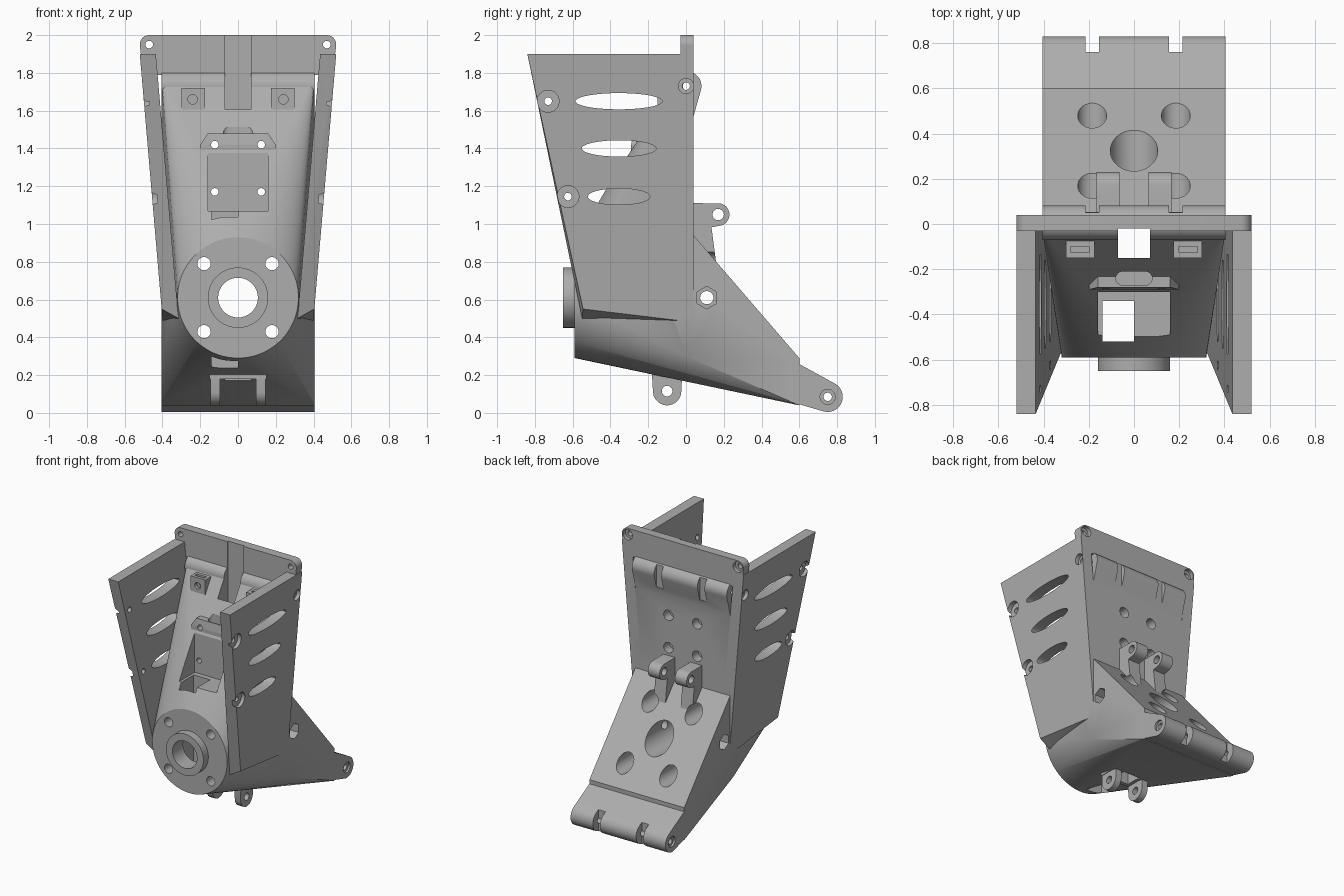
import bpy, bmesh, math

cube = bpy.data.objects.get("Cube")
if cube:
    bpy.data.objects.remove(cube)

mat = bpy.data.materials.new("plain_grey")
mat.use_nodes = True
GREY = (0.42, 0.42, 0.42, 1)
mat.diffuse_color = GREY
mat.node_tree.nodes["Principled BSDF"].inputs["Base Color"].default_value = GREY


def hull(name, pts):
    """Convex solid around the points."""
    bm = bmesh.new()
    for p in pts:
        bm.verts.new(p)
    bmesh.ops.convex_hull(bm, input=bm.verts[:])
    loose = [v for v in bm.verts if not v.link_faces]
    bmesh.ops.delete(bm, geom=loose, context='VERTS')
    bmesh.ops.dissolve_limit(bm, angle_limit=0.005, verts=bm.verts[:], edges=bm.edges[:])
    bmesh.ops.recalc_face_normals(bm, faces=bm.faces[:])
    me = bpy.data.meshes.new(name)
    bm.to_mesh(me)
    bm.free()
    me.materials.append(mat)
    ob = bpy.data.objects.new(name, me)
    bpy.context.collection.objects.link(ob)
    return ob


def box(x0, x1, y0, y1, z0, z1):
    return [(x, y, z) for x in (x0, x1) for y in (y0, y1) for z in (z0, z1)]


def rod(axis, a, b, u, v, r, rv=None, n=32):
    """Points of a cylinder from a to b along the axis, centred on the other two."""
    pts = []
    for i in range(n):
        t = math.tau * (i + 0.5) / n
        p, q = u + r * math.cos(t), v + (rv or r) * math.sin(t)
        for w in (a, b):
            pts.append({'x': (w, p, q), 'y': (p, w, q), 'z': (p, q, w)}[axis])
    return pts


def combine(ob, solids, op):
    """Apply booleans with temporary solids, then remove them."""
    for pts in solids:
        tool = hull("tool", pts)
        tool.hide_render = True
        mod = ob.modifiers.new("bool", 'BOOLEAN')
        mod.operation, mod.solver, mod.object = op, 'EXACT', tool
        dg = bpy.context.evaluated_depsgraph_get()
        me = bpy.data.meshes.new_from_object(ob.evaluated_get(dg))
        ob.modifiers.clear()
        ob.data = me
        bpy.data.objects.remove(tool)


def finish(ob):
    ob.data.shade_smooth()
    ob.data.set_sharp_from_angle(angle=math.radians(30))


W = 0.405
SIDES = (-1, 1)
flange = rod('y', -0.59, -0.55, 0, 0.61, 0.32, n=64)

# Main body: tapering column, rear wedge and hinge knuckles
body = hull("main_body", flange + box(-W, W, -0.03, 0.04, 0.6, 1.79))
wedge = flange + [(s * W, y, z) for s in SIDES
                  for y, z in ((0.04, 0.94), (0.6, 0.29), (0.6, 0.04), (0.0, 0.3))]
hinge = rod('x', -W, W, 0.75, 0.085, 0.08)
adds = [
    wedge,
    hinge + box(-W, W, 0.55, 0.56, 0.06, 0.28),
    rod('x', -W, W, 0.005, 1.73, 0.077) + box(-W, W, 0.0, 0.04, 1.57, 1.8),
    rod('y', -0.65, -0.5, 0, 0.61, 0.16, n=48),
    # raised mounting pad
    box(-0.2, 0.2, -0.29, -0.15, 1.2, 1.42) + box(-0.16, 0.16, -0.28, -0.15, 1.2, 1.48),
    # bridge under the body
    box(-0.15, 0.15, -0.18, -0.02, 0.18, 0.28),
]
for s in SIDES:
    # front screw blocks
    adds.append(box(s * 0.175, s * 0.3, -0.15, -0.02, 1.53, 1.72))
    # rear lugs with their gussets
    x0, x1 = s * 0.065, s * 0.165
    adds.append(rod('x', x0, x1, 0.17, 1.05, 0.06) + box(x0, x1, 0.0, 0.02, 0.96, 1.11))
    adds.append([(x, y, z) for x in (x0, x1)
                 for y, z in ((0.0, 0.85), (0.0, 1.05), (0.13, 1.02), (0.16, 0.79))])
    # lower lugs
    x0, x1 = s * 0.095, s * 0.145
    adds.append(rod('x', x0, x1, -0.1, 0.115, 0.075) + box(x0, x1, -0.18, -0.02, 0.2, 0.26))
combine(body, adds, 'UNION')

cuts = [
    # vertical channels and pad recess
    box(-0.07, 0.07, -0.15, -0.02, -0.1, 2.1),
    box(-0.16, 0.16, -0.7, -0.3, 1.07, 1.6),
    box(-0.14, 0.0, -0.52, -0.34, -0.1, 1.3),
    rod('z', 1.4, 1.6, -0.05, -0.24, 0.03) + rod('z', 1.4, 1.6, 0.05, -0.24, 0.03),
    # main bore and hinge pins
    rod('y', -1, 1, 0, 0.61, 0.105, n=48),
    rod('x', -1, 1, 0.75, 0.085, 0.022),
    rod('x', -1, 1, 0.005, 1.73, 0.022),
    rod('x', -0.3, 0.3, 0.17, 1.05, 0.03),
    rod('x', -0.3, 0.3, -0.1, 0.115, 0.028),
    rod('x', -1, 1, 0.11, 0.61, 0.035),
]
for s in SIDES:
    # flange bolts with rear counterbores
    for z in (0.43, 0.79):
        cuts.append(rod('y', -1, 1, s * 0.18, z, 0.035))
        cuts.append(rod('y', -0.3, 1, s * 0.185, z, 0.064))
    # pad screws
    for z in (1.17, 1.42):
        cuts.append(rod('y', -1, 0.3, s * 0.123, z, 0.02))
        cuts.append(rod('y', -0.03, 0.1, s * 0.123, z, 0.04))
    # block screws and nut slots
    cuts.append(rod('y', -0.3, -0.04, s * 0.24, 1.66, 0.025))
    cuts.append(box(s * 0.2, s * 0.28, -0.125, -0.1, 1.6, 1.75))
    # hinge notches, pin recesses and nut sockets
    cuts.append(box(s * 0.155, s * 0.215, 0.76, 0.9, -0.1, 0.3))
    cuts.append(box(s * 0.155, s * 0.215, 0.05, 0.2, 1.62, 1.85))
    cuts.append(rod('x', s * 0.39, s * 0.5, 0.75, 0.085, 0.04))
    cuts.append(rod('x', s * 0.32, s * 0.5, 0.11, 0.61, 0.06, n=6))
combine(body, cuts, 'DIFFERENCE')
finish(body)


def lean(z):
    """Outer face of the tilted side plates."""
    return 0.4 + (z - 0.5) * 0.12 / 1.4


# Side plates with slots, screw holes and bevelled lower edge
for s, side in ((1, "left"), (-1, "right")):
    outer = ((-0.84, 1.9), (0.04, 1.9), (0.04, 0.48), (-0.545, 0.55))
    inner = ((-0.84, 1.9), (0.04, 1.9), (0.04, 0.455), (-0.55, 0.5))
    plate = hull(side + "_side_plate",
                 [(s * lean(z), y, z) for y, z in outer]
                 + [(s * (lean(z) - 0.085), y, z) for y, z in inner])
    holes = []
    for z, half in ((1.65, 0.23), (1.4, 0.197), (1.145, 0.165)):
        holes.append(rod('x', s * 0.1, s * 0.7, -0.355, z, half, 0.043, n=48))
    for y, z, r in ((-0.73, 1.65, 0.058), (-0.625, 1.145, 0.058), (0.0, 1.73, 0.04)):
        holes.append(rod('x', s * 0.1, s * 0.7, y, z, 0.02))
        holes.append(rod('x', s * (lean(z) - 0.03), s * 0.7, y, z, r))
    combine(plate, holes, 'DIFFERENCE')
    finish(plate)

# Top cross bar with rounded ears
corners = []
for s in SIDES:
    corners += rod('y', -0.03, 0.04, s * 0.47, 1.95, 0.05)
bar = hull("top_cross_bar", corners + box(-0.5, 0.5, -0.03, 0.04, 1.79, 1.9))
bar_cuts = [box(-0.07, 0.07, -0.15, -0.02, 1.7, 2.1)]
for s in SIDES:
    bar_cuts.append(rod('y', -0.2, 0.2, s * 0.47, 1.95, 0.02))
    bar_cuts.append(rod('y', 0.01, 0.2, s * 0.47, 1.95, 0.04))
combine(bar, bar_cuts, 'DIFFERENCE')
finish(bar)
